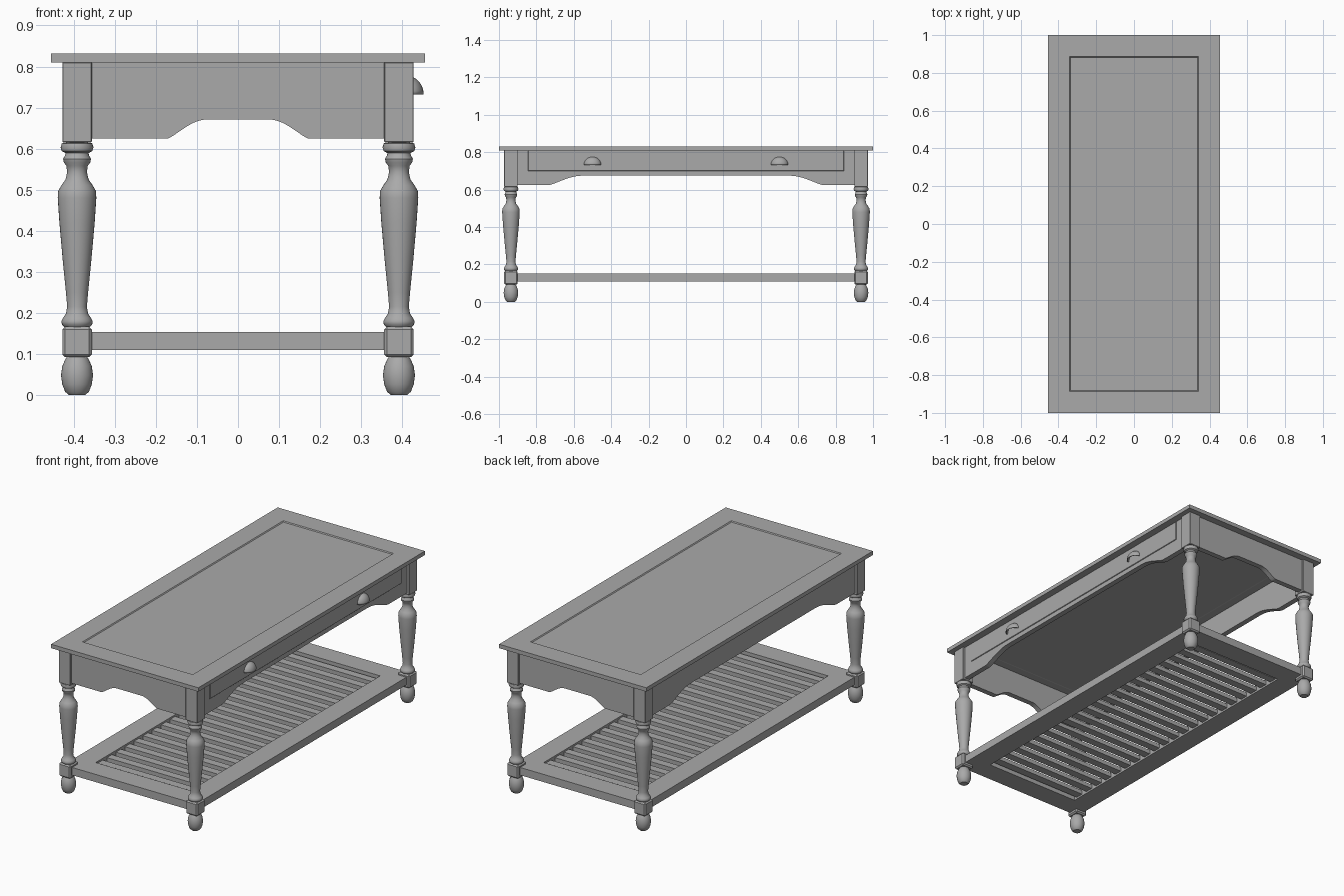
import bpy, bmesh, math
from mathutils import Vector

if "Cube" in bpy.data.objects:
    bpy.data.objects.remove(bpy.data.objects["Cube"], do_unlink=True)

grey = bpy.data.materials.new("plain grey")
grey.use_nodes = True
colour = (0.4, 0.4, 0.4, 1)
grey.diffuse_color = colour
grey.node_tree.nodes["Principled BSDF"].inputs["Base Color"].default_value = colour


def finish(name, bm, smooth=False):
    bmesh.ops.recalc_face_normals(bm, faces=bm.faces)
    mesh = bpy.data.meshes.new(name)
    bm.to_mesh(mesh)
    bm.free()
    mesh.materials.append(grey)
    obj = bpy.data.objects.new(name, mesh)
    bpy.context.collection.objects.link(obj)
    if smooth:
        bpy.ops.object.select_all(action='DESELECT')
        obj.select_set(True)
        bpy.context.view_layer.objects.active = obj
        bpy.ops.object.shade_smooth_by_angle(angle=math.radians(40))
    return obj


def box_bm(lo, hi):
    bm = bmesh.new()
    bmesh.ops.create_cube(bm, size=1)
    for v in bm.verts:
        v.co = Vector([l + (c + 0.5) * (h - l) for c, l, h in zip(v.co, lo, hi)])
    return bm


def box(name, lo, hi, bevel=0):
    bm = box_bm(lo, hi)
    if bevel:
        bmesh.ops.bevel(bm, geom=bm.edges[:], offset=bevel, segments=1, affect='EDGES')
    return finish(name, bm)


def extruded(name, outline, to_world, shift):
    bm = bmesh.new()
    face = bm.faces.new([bm.verts.new(to_world(u, w)) for u, w in outline])
    ext = bmesh.ops.extrude_face_region(bm, geom=[face])["geom"]
    bmesh.ops.translate(bm, vec=shift, verts=[g for g in ext if isinstance(g, bmesh.types.BMVert)])
    return finish(name, bm)


LX, LY, HALF = 0.392, 0.936, 0.036      # leg centres and half width
PX, PY = 0.292, 0.838                   # panel half sizes

# Table top with a sunken panel
bm = box_bm((-0.455, -1, 0.81), (0.455, 1, 0.832))
for sign, depth in ((1, 0.005), (-1, 0.001)):
    face = next(f for f in bm.faces if f.normal.z * sign > 0.9)
    bmesh.ops.inset_region(bm, faces=[face], thickness=1.0 - PY)
    bmesh.ops.inset_region(bm, faces=[face], thickness=0.006, depth=-depth)
finish("table_top", bm)

# Turned legs
foot = [(0, 0), (0.02, 0), (0.029, 0.008), (0.036, 0.026), (0.039, 0.048),
        (0.036, 0.07), (0.029, 0.086), (0.024, 0.094), (0, 0.094)]
spindle = [(0, 0.164), (0.03, 0.165), (0.037, 0.172), (0.038, 0.18), (0.034, 0.188),
           (0.027, 0.198), (0.024, 0.215), (0.027, 0.25), (0.035, 0.33), (0.043, 0.42),
           (0.047, 0.48), (0.046, 0.497), (0.038, 0.511), (0.028, 0.525), (0.024, 0.543),
           (0.026, 0.558), (0.032, 0.566), (0.034, 0.575), (0.029, 0.584), (0.028, 0.589),
           (0.037, 0.594), (0.04, 0.603), (0.037, 0.613), (0, 0.618)]


def turned(name, profile, x, y):
    bm = bmesh.new()
    verts = [bm.verts.new((r, 0, z)) for r, z in profile]
    edges = [bm.edges.new(pair) for pair in zip(verts, verts[1:])]
    bmesh.ops.spin(bm, geom=verts + edges, cent=(0, 0, 0), axis=(0, 0, 1),
                   angle=math.tau, steps=32)
    bmesh.ops.remove_doubles(bm, verts=bm.verts[:], dist=0.0001)
    bmesh.ops.translate(bm, vec=(x, y, 0), verts=bm.verts[:])
    finish(name, bm, smooth=True)


for sx, side in ((-1, "right"), (1, "left")):
    for sy, end in ((-1, "front"), (1, "back")):
        x, y, tag = sx * LX, sy * LY, f"{end}_{side}"
        turned(f"{tag}_foot", foot, x, y)
        turned(f"{tag}_spindle", spindle, x, y)
        box(f"{tag}_shelf_block", (x - HALF, y - HALF, 0.092), (x + HALF, y + HALF, 0.167), 0.007)
        box(f"{tag}_post", (x - HALF, y - HALF, 0.615), (x + HALF, y + HALF, 0.811), 0.002)


# Aprons with an arched lower edge
def apron_outline(half, foot_u, flat_u, rise):
    steps = 10
    curve = []
    for i in range(steps + 1):
        t = i / steps
        curve.append((foot_u + (flat_u - foot_u) * t, 0.625 + rise * math.sin(t * math.pi / 2) ** 1.2))
    lower = curve + [(-u, w) for u, w in reversed(curve)]
    return [(half, 0.811), (half, 0.625)] + lower + [(-half, 0.625), (-half, 0.811)]


AX, AY, THICK = 0.415, 0.96, 0.03
for s, end, side in ((-1, "front", "right"), (1, "back", "left")):
    extruded(f"{end}_apron", apron_outline(0.37, 0.17, 0.075, 0.046),
             lambda u, w: (u, s * AY, w), (0, -s * THICK, 0))
    extruded(f"{side}_apron", apron_outline(0.91, 0.73, 0.55, 0.05),
             lambda u, w: (s * AX, u, w), (-s * THICK, 0, 0))

# Drawer front and cup pulls
box("drawer_front", (AX - 0.01, -0.845, 0.70), (AX + 0.004, 0.845, 0.808), 0.002)
for y, tag in ((-0.5, "front"), (0.5, "back")):
    bm = bmesh.new()
    bmesh.ops.create_uvsphere(bm, u_segments=32, v_segments=16, radius=1)
    for axis in ((1, 0, 0), (0, 0, 1)):
        bmesh.ops.bisect_plane(bm, geom=bm.verts[:] + bm.edges[:] + bm.faces[:], dist=0.0001,
                               plane_co=(0, 0, 0), plane_no=axis, clear_inner=True)
    for v in bm.verts:
        v.co = Vector((AX + 0.037 * v.co.x, y + 0.047 * v.co.y, 0.732 + 0.044 * v.co.z))
    pull = finish(f"{tag}_cup_pull", bm, smooth=True)
    shell = pull.modifiers.new("shell", 'SOLIDIFY')
    shell.thickness, shell.offset = 0.004, -1

# Mitred shelf frame
OX, OY, LOW, HIGH = 0.41, 0.955, 0.11, 0.153
for s, end, side in ((-1, "front", "right"), (1, "back", "left")):
    extruded(f"{end}_shelf_rail", [(-OX, OY), (OX, OY), (PX, PY), (-PX, PY)],
             lambda u, w: (u, s * w, LOW), (0, 0, HIGH - LOW))
    extruded(f"{side}_shelf_rail", [(OX, -OY), (OX, OY), (PX, PY), (PX, -PY)],
             lambda u, w: (s * u, w, LOW), (0, 0, HIGH - LOW))

# Shelf slats
COUNT = 21
pitch = 2 * PY / COUNT
for i in range(COUNT):
    y = -PY + (i + 0.5) * pitch
    box(f"shelf_slat_{i + 1}", (-PX - 0.01, y - 0.022, 0.12), (PX + 0.01, y + 0.022, 0.143))
